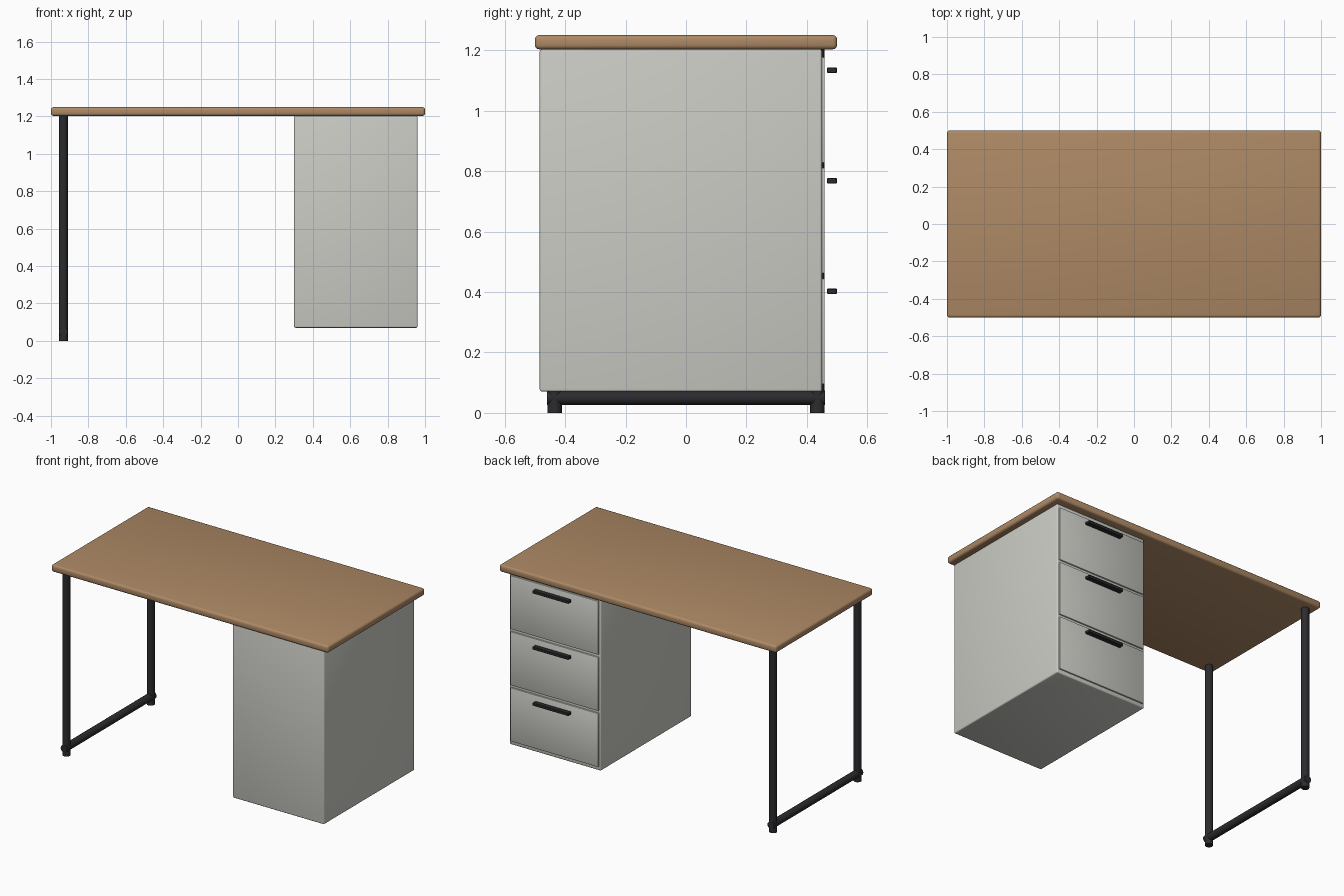
import bpy
import math

if "Cube" in bpy.data.objects:
    bpy.data.objects.remove(bpy.data.objects["Cube"])

def material(name, rgb):
    m = bpy.data.materials.new(name)
    m.diffuse_color = (*rgb, 1)
    m.use_nodes = True
    m.node_tree.nodes["Principled BSDF"].inputs["Base Color"].default_value = m.diffuse_color
    return m

wood = material("wood", (0.42, 0.25, 0.13))
black = material("black_metal", (0.025, 0.025, 0.028))
paint = material("light_grey", (0.6, 0.6, 0.56))

def finish(ob, name, mat):
    ob.name = name
    ob.data.materials.append(mat)
    bpy.ops.object.shade_smooth_by_angle(angle=math.radians(35))
    return ob

def box(name, x, y, z, mat, bevel=0.0, segments=3):
    """Box from (min, max) ranges with rounded edges."""
    bpy.ops.mesh.primitive_cube_add(
        size=1, location=[(a + b) / 2 for a, b in (x, y, z)])
    ob = bpy.context.object
    ob.scale = [b - a for a, b in (x, y, z)]
    bpy.ops.object.transform_apply(location=False, rotation=False, scale=True)
    if bevel:
        mod = ob.modifiers.new("round", 'BEVEL')
        mod.width, mod.segments = bevel, segments
        bpy.ops.object.modifier_apply(modifier=mod.name)
    return finish(ob, name, mat)

def tube(name, loc, length, radius, mat, rot=(0, 0, 0)):
    bpy.ops.mesh.primitive_cylinder_add(
        vertices=16, radius=radius, depth=length, location=loc, rotation=rot)
    return finish(bpy.context.object, name, mat)

# Worktop
box("desktop", (-1, 1), (-0.5, 0.5), (1.203, 1.25), wood, 0.014)

# Drawer cabinet
box("cabinet", (0.30, 0.96), (-0.484, 0.45), (0.07, 1.203), paint, 0.008)

# Three drawer fronts with bar handles
for i in range(3):
    z = 0.27 + i * 0.366
    box(f"drawer_front_{i + 1}", (0.312, 0.948), (0.42, 0.459),
        (z - 0.175, z + 0.175), paint, 0.004, 2)
    box(f"drawer_handle_{i + 1}", (0.50, 0.76), (0.467, 0.499),
        (z + 0.123, z + 0.141), black, 0.002, 1)

# Tubular leg frame
R = 0.024
for side, y in (("front", -0.435), ("back", 0.435)):
    tube(f"{side}_leg", (-0.934, y, 0.602), 1.204, R, black)
tube("foot_rail", (-0.934, 0, 0.05), 0.92, R, black, (math.pi / 2, 0, 0))
